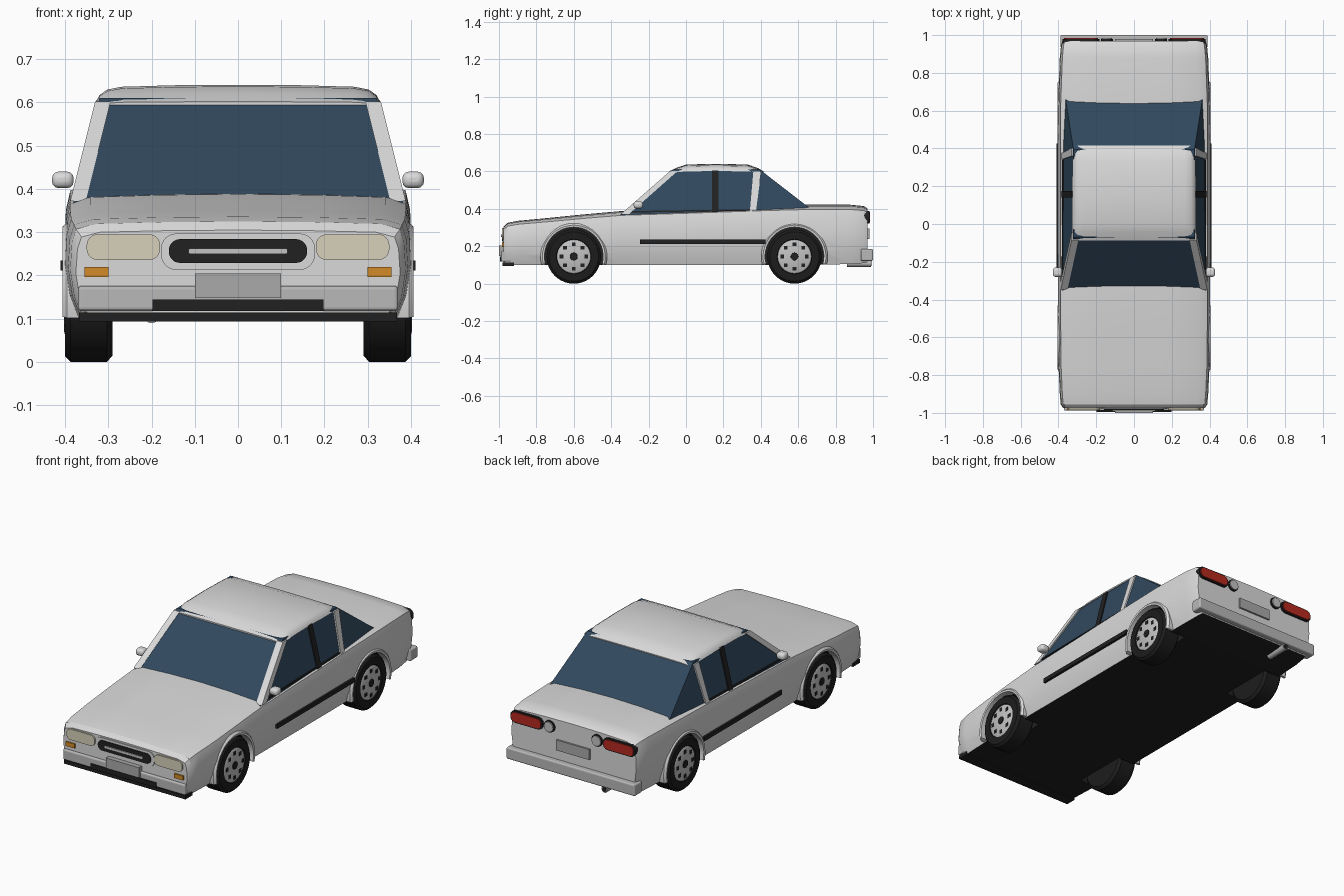
import bpy, bmesh
from math import sin, cos, pi, radians, hypot
from mathutils import Vector

cube = bpy.data.objects.get("Cube")
if cube:
    bpy.data.objects.remove(cube, do_unlink=True)


def material(name, r, g, b):
    m = bpy.data.materials.new(name)
    m.use_nodes = True
    m.diffuse_color = (r, g, b, 1)
    m.node_tree.nodes["Principled BSDF"].inputs["Base Color"].default_value = (r, g, b, 1)
    return m


PAINT = material("white paint", 0.70, 0.70, 0.70)
GLASS = material("blue glass", 0.03, 0.065, 0.11)
BLACK = material("black trim", 0.015, 0.015, 0.015)
TYRE = material("tyre rubber", 0.012, 0.012, 0.012)
ALLOY = material("wheel silver", 0.55, 0.55, 0.55)
BUMPER = material("bumper grey", 0.48, 0.48, 0.48)
PLATE = material("plate grey", 0.40, 0.40, 0.40)
LAMP = material("lamp cream", 0.68, 0.63, 0.49)
AMBER = material("amber", 0.65, 0.26, 0.02)
RED = material("tail red", 0.46, 0.022, 0.014)


# ---- helpers ----
def finish(name, bm, *mats):
    bmesh.ops.recalc_face_normals(bm, faces=bm.faces)
    me = bpy.data.meshes.new(name)
    bm.to_mesh(me)
    bm.free()
    ob = bpy.data.objects.new(name, me)
    for m in mats:
        me.materials.append(m)
    bpy.context.collection.objects.link(ob)
    return ob


def smooth(ob, angle=30):
    bpy.ops.object.select_all(action='DESELECT')
    ob.select_set(True)
    bpy.context.view_layer.objects.active = ob
    bpy.ops.object.shade_smooth_by_angle(angle=radians(angle))
    return ob


def skin(name, rings, *mats):
    """Closed surface through equal rings of points, capped at both ends."""
    bm = bmesh.new()
    vs = [[bm.verts.new(p) for p in ring] for ring in rings]
    n = len(vs[0])
    for a, b in zip(vs, vs[1:]):
        for i in range(n):
            j = (i + 1) % n
            bm.faces.new((a[i], a[j], b[j], b[i]))
    bm.faces.new(vs[0])
    bm.faces.new(vs[-1])
    return finish(name, bm, *mats)


def box(name, x, y, z, mat, bevel=0):
    rings = [[(x[0], v, z[0]), (x[1], v, z[0]), (x[1], v, z[1]), (x[0], v, z[1])] for v in y]
    ob = skin(name, rings, mat)
    if bevel:
        mod = ob.modifiers.new("bevel", 'BEVEL')
        mod.width, mod.segments = bevel, 3
    return ob


def loft(name, stations, xs, zs, *mats):
    """Mirrored half section swept along y; station = y, half width, bottom, top."""
    rings = []
    for y, w, b, t in stations:
        half = [(w * x, y, b + (t - b) * z) for x, z in zip(xs, zs)]
        rings.append(half + [(-p[0], p[1], p[2]) for p in half[-2::-1]])
    return skin(name, rings, *mats)


def lathe(name, profile, cy, cz, s, mat, n=40, phase=0.0):
    """Turned part on an axis along x; profile = (x, radius)."""
    angles = [phase + 2 * pi * i / n for i in range(n)]
    return skin(name, [[(s * x, cy + r * cos(a), cz + r * sin(a)) for a in angles]
                       for x, r in profile], mat)


def pill(name, x, z, y, r, mat):
    """Rounded plate facing along y."""
    pts = []
    for cx, cz, a0 in ((x[1] - r, z[1] - r, 0), (x[0] + r, z[1] - r, 1),
                       (x[0] + r, z[0] + r, 2), (x[1] - r, z[0] + r, 3)):
        for i in range(7):
            a = (a0 + i / 6) * pi / 2
            pts.append((cx + r * cos(a), cz + r * sin(a)))
    return skin(name, [[(px, v, pz) for px, pz in pts] for v in y], mat)


def side_x(z):
    return 0.383 - 0.25 * (z - 0.36)


def side_plate(name, pts, s, inner, outer, mat):
    """Plate following the leaning cabin side; pts = (y, z)."""
    return skin(name, [[(s * (side_x(z) + d), y, z) for y, z in pts] for d in (inner, outer)], mat)


def pair(x0, x1, s):
    return tuple(sorted((s * x0, s * x1)))


# ---- body shell ----
AXLES = {"front": -0.6, "rear": 0.58}
HUB_Z, ARCH_R, WELL_X = 0.145, 0.16, 0.27
body = loft("body", [
    (-0.975, 0.375, 0.105, 0.305), (-0.955, 0.388, 0.10, 0.325), (-0.90, 0.393, 0.10, 0.336),
    (-0.75, 0.40, 0.10, 0.35), (-0.55, 0.402, 0.10, 0.37), (-0.35, 0.402, 0.10, 0.388),
    (0.0, 0.402, 0.10, 0.40), (0.40, 0.402, 0.10, 0.415), (0.64, 0.402, 0.10, 0.422),
    (0.88, 0.393, 0.105, 0.422), (0.95, 0.386, 0.11, 0.415), (0.97, 0.378, 0.115, 0.402)],
    (0.92, 0.975, 1, 0.99, 0.965, 0.85, 0.45, 0),
    (0, 0.22, 0.5, 0.78, 0.92, 0.975, 0.993, 1), PAINT, BLACK)

# wheel wells cut from the shell
cutters = []
for cy in AXLES.values():
    for s in (-1, 1):
        c = lathe("well_cutter", [(WELL_X, ARCH_R), (0.5, ARCH_R)], cy, HUB_Z, s, BLACK, 48)
        c.hide_render = True
        mod = body.modifiers.new("well", 'BOOLEAN')
        mod.operation, mod.solver, mod.object = 'DIFFERENCE', 'EXACT', c
        cutters.append(c)
shell = bpy.data.meshes.new_from_object(body.evaluated_get(bpy.context.evaluated_depsgraph_get()))
body.modifiers.clear()
body.data = shell
for c in cutters:
    bpy.data.objects.remove(c, do_unlink=True)
shell.materials.clear()
shell.materials.append(PAINT)
shell.materials.append(BLACK)

# floor and wells are black
for f in shell.polygons:
    pts = [shell.vertices[i].co for i in f.vertices]
    in_well = any(all(hypot(p.y - cy, p.z - HUB_Z) < ARCH_R + 0.003 for p in pts)
                  for cy in AXLES.values())
    f.material_index = 1 if in_well or f.normal.z < -0.9 else 0
smooth(body)

# ---- cabin ----
bm = bmesh.new()
for s in (-1, 1):
    for y, z in ((-0.37, 0.352), (0.40, 0.352), (-0.07, 0.61), (0.395, 0.61)):
        bm.verts.new((s * side_x(z), y, z))
    bm.verts.new((s * 0.362, 0.66, 0.405))
    bm.verts.new((s * 0.362, 0.66, 0.352))
bmesh.ops.convex_hull(bm, input=bm.verts)
finish("cabin_glass", bm, GLASS)

smooth(loft("roof", [
    (-0.088, 0.322, 0.590, 0.602), (-0.045, 0.327, 0.596, 0.622), (0.0, 0.328, 0.60, 0.637),
    (0.16, 0.328, 0.602, 0.641), (0.33, 0.326, 0.60, 0.637), (0.385, 0.322, 0.596, 0.618),
    (0.415, 0.315, 0.588, 0.600)],
    (1, 0.975, 0.92, 0.82, 0.45, 0), (0, 0.4, 0.72, 0.88, 0.97, 1), PAINT))

for s, side in ((1, "left"), (-1, "right")):
    side_plate(side + "_windscreen_pillar",
               [(-0.348, 0.372), (-0.305, 0.372), (-0.045, 0.602), (-0.085, 0.602)],
               s, -0.028, 0.008, PAINT)
    side_plate(side + "_door_pillar", [(0.14, 0.37), (0.175, 0.37), (0.175, 0.606), (0.14, 0.606)],
               s, -0.01, 0.006, BLACK)
    side_plate(side + "_rear_pillar", [(0.34, 0.37), (0.372, 0.37), (0.402, 0.60), (0.36, 0.60)],
               s, -0.01, 0.008, PAINT)
    side_plate(side + "_window_seal", [(-0.30, 0.38), (0.34, 0.39), (0.34, 0.398), (-0.30, 0.388)],
               s, -0.01, 0.005, BLACK)
    smooth(box(side + "_mirror", pair(0.38, 0.43, s), (-0.28, -0.23), (0.402, 0.44), PAINT, 0.015))
    box(side + "_rub_strip", pair(0.39, 0.411, s), (-0.245, 0.425), (0.212, 0.235), BLACK)

    # ---- wheels and arch lips ----
    for end, cy in AXLES.items():
        tag = f"{end}_{side}_"
        lip = []
        for i in range(25):
            a = radians(-14 + 208 * i / 24)
            lip.append([(s * x, cy + r * cos(a), HUB_Z + r * sin(a)) for x, r in
                        ((0.36, 0.157), (0.404, 0.157), (0.406, 0.168), (0.395, 0.178), (0.36, 0.178))])
        smooth(skin(tag + "arch_lip", lip, PAINT))
        smooth(lathe(tag + "tyre", [(0.29, 0.09), (0.29, 0.13), (0.303, 0.145), (0.387, 0.145),
                                    (0.40, 0.132), (0.40, 0.093), (0.39, 0.09)],
                     cy, HUB_Z, s, TYRE))
        smooth(lathe(tag + "wheel_disc", [(0.38, 0.09), (0.396, 0.09), (0.401, 0.08)],
                     cy, HUB_Z, s, ALLOY))
        lathe(tag + "wheel_cap", [(0.39, 0.024), (0.405, 0.02)], cy, HUB_Z, s, BLACK, 12)
        for k in range(8):
            a = k * pi / 4
            lathe(tag + "vent", [(0.39, 0.014), (0.4025, 0.014)], cy + 0.066 * cos(a),
                  HUB_Z + 0.066 * sin(a), s, BLACK, 4, pi / 4)

    # ---- lamps ----
    pill(side + "_headlamp", pair(0.18, 0.35, s), (0.236, 0.295), (-0.95, -0.984), 0.025, LAMP)
    box(side + "_indicator", pair(0.30, 0.355, s), (-0.984, -0.95), (0.196, 0.219), AMBER)
    pill(side + "_tail_bezel", pair(0.182, 0.378, s), (0.322, 0.388), (0.95, 0.98), 0.03, BLACK)
    pill(side + "_tail_lamp", pair(0.19, 0.37, s), (0.329, 0.381), (0.96, 0.985), 0.024, RED)
    pill(side + "_reverse_bezel", pair(0.112, 0.176, s), (0.323, 0.387), (0.95, 0.979), 0.0319, BLACK)
    pill(side + "_reverse_lamp", pair(0.117, 0.171, s), (0.328, 0.382), (0.96, 0.985), 0.0269, ALLOY)

# ---- nose ----
pill("grille_surround", (-0.178, 0.178), (0.213, 0.297), (-0.95, -0.980), 0.035, PAINT)
pill("grille", (-0.16, 0.16), (0.229, 0.284), (-0.96, -0.985), 0.026, BLACK)
pill("grille_bar", (-0.115, 0.115), (0.25, 0.262), (-0.97, -0.990), 0.004, ALLOY)
box("front_bumper", (-0.37, 0.37), (-0.988, -0.93), (0.118, 0.176), BUMPER, 0.008)
box("front_intake", (-0.198, 0.198), (-0.994, -0.95), (0.118, 0.144), BLACK)
box("front_plate", (-0.10, 0.10), (-1.0, -0.95), (0.148, 0.204), PLATE)
box("front_lip", (-0.368, 0.368), (-0.98, -0.92), (0.094, 0.114), BLACK)

# ---- tail ----
box("rear_bumper", (-0.39, 0.39), (0.935, 1.0), (0.122, 0.185), BUMPER, 0.008)
box("rear_plate", (-0.10, 0.10), (0.95, 0.98), (0.238, 0.295), PLATE)
for name, r, y, mat in (("exhaust_pipe", 0.018, (0.86, 0.99), BUMPER),
                        ("exhaust_bore", 0.013, (0.95, 0.992), BLACK)):
    smooth(pill(name, (-0.20 - r, -0.20 + r), (0.108 - r, 0.108 + r), y, r * 0.99, mat))
